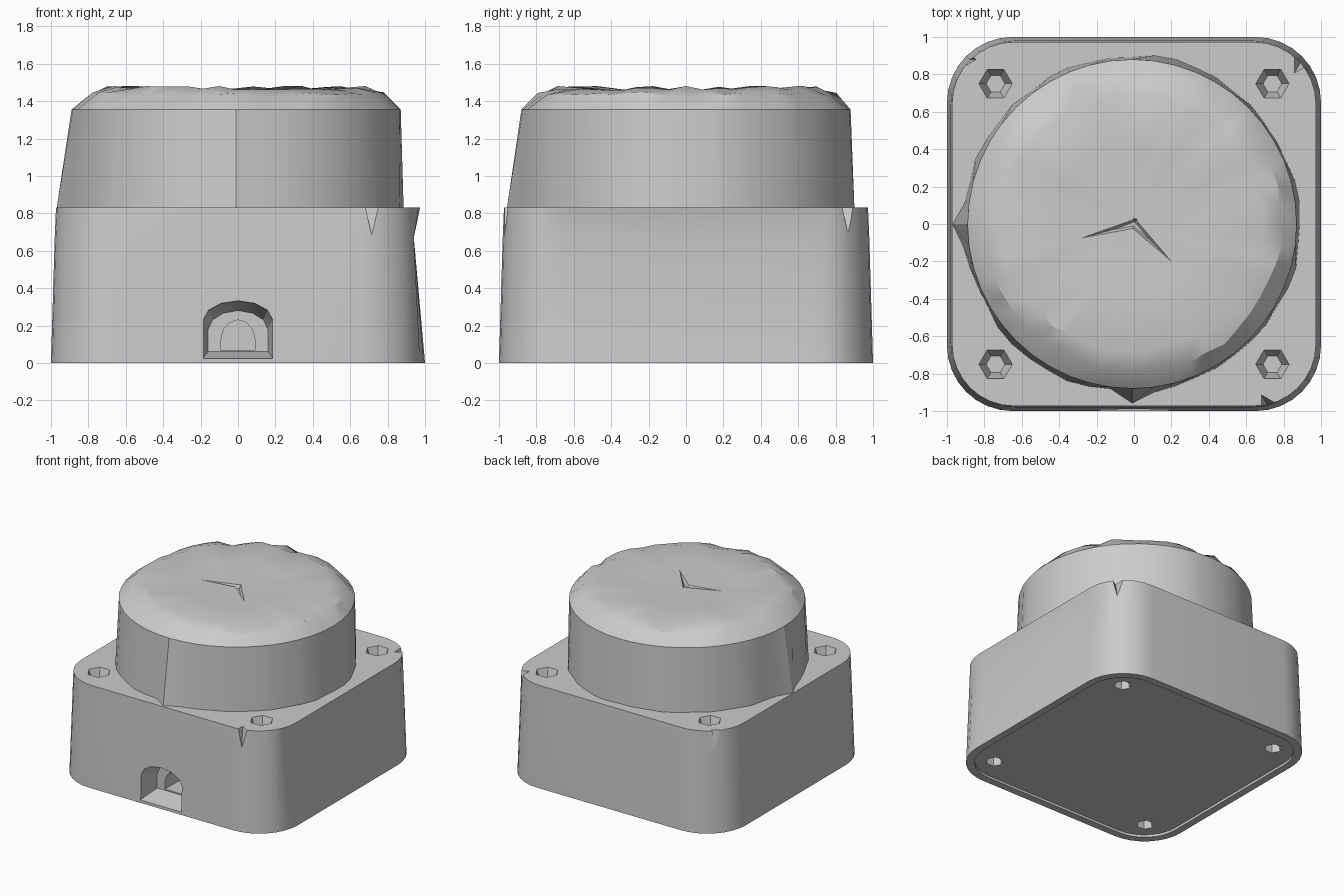
import bpy, bmesh, random
from math import sin, cos, pi, radians
from mathutils import Vector

random.seed(7)
if "Cube" in bpy.data.objects:
    bpy.data.objects.remove(bpy.data.objects["Cube"], do_unlink=True)

grey = bpy.data.materials.new("matte grey")
grey.use_nodes = True
grey.diffuse_color = (0.6, 0.6, 0.6, 1)
grey.node_tree.nodes["Principled BSDF"].inputs["Base Color"].default_value = (0.6, 0.6, 0.6, 1)


def loft(name, rings, tip=None):
    """Skin a stack of equal-length point rings, closing both ends."""
    bm = bmesh.new()
    rows = [[bm.verts.new(p) for p in ring] for ring in rings]
    n = len(rows[0])
    for low, high in zip(rows, rows[1:]):
        for i in range(n):
            j = (i + 1) % n
            bm.faces.new((low[i], low[j], high[j], high[i]))
    bm.faces.new(rows[0][::-1])
    if tip:
        top = bm.verts.new(tip)
        for i in range(n):
            bm.faces.new((rows[-1][i], rows[-1][(i + 1) % n], top))
    else:
        bm.faces.new(rows[-1])
    bmesh.ops.recalc_face_normals(bm, faces=bm.faces)
    mesh = bpy.data.meshes.new(name)
    bm.to_mesh(mesh)
    bm.free()
    mesh.materials.append(grey)
    obj = bpy.data.objects.new(name, mesh)
    bpy.context.collection.objects.link(obj)
    return obj


def rounded_square(half, radius, z, steps=8, left=None):
    points = []
    for corner in range(4):
        mid = radians(45 + 90 * corner)
        cx = (half - radius) * (1 if cos(mid) > 0 else -1)
        cy = (half - radius) * (1 if sin(mid) > 0 else -1)
        for k in range(steps + 1):
            a = mid + radians(90) * (k / steps - 0.5)
            x = cx + radius * cos(a)
            points.append((min(x, left) if left else x, cy + radius * sin(a), z))
    return points


def circle(x, y, r, z, n=6):
    return [(x + r * cos(2 * pi * i / n), y + r * sin(2 * pi * i / n), z) for i in range(n)]


def cut(target, cutter):
    cutter.hide_render = True
    bpy.context.view_layer.objects.active = target
    mod = target.modifiers.new("cut", "BOOLEAN")
    mod.operation = "DIFFERENCE"
    mod.solver = "EXACT"
    mod.object = cutter
    bpy.ops.object.modifier_apply(modifier=mod.name)
    bpy.data.objects.remove(cutter, do_unlink=True)


def smooth(obj, angle):
    bpy.ops.object.select_all(action="DESELECT")
    obj.select_set(True)
    bpy.context.view_layer.objects.active = obj
    bpy.ops.object.shade_smooth_by_angle(angle=radians(angle))


# Tapered housing, with the left wall pinched in below its lip
housing = loft("housing", [
    rounded_square(1.0, 0.35, 0),
    rounded_square(0.98, 0.34, 0.67, left=0.94),
    rounded_square(0.973, 0.33, 0.83),
])

# Shallow recess under the housing
cut(housing, loft("base_recess", [rounded_square(0.94, 0.3, -0.1),
                                  rounded_square(0.94, 0.3, 0.02)]))

# Screw holes above and below each corner
for sx in (-1, 1):
    for sy in (-1, 1):
        x, y = 0.74 * sx, 0.75 * sy
        cut(housing, loft("screw_hole", [circle(x, y, 0.05, 0.72), circle(x, y, 0.1, 0.86)]))
        cut(housing, loft("foot_hole", [circle(x, y, 0.08, -0.05), circle(x, y, 0.05, 0.1)]))


# Arched cable opening with a sloping sill and a deeper slot
def arch(y, sill, half, top):
    rise = 0.1
    curve = [(half * cos(pi * k / 6) ** 1 if k in (0, 6) else half * 0.98 * cos(pi * k / 6),
              y, top - rise + rise * sin(pi * k / 6)) for k in range(7)]
    return [(-half, y, sill), (half, y, sill)] + curve


cut(housing, loft("cable_opening", [arch(-1.1, 0.005, 0.185, 0.34),
                                    arch(-0.96, 0.03, 0.185, 0.33),
                                    arch(-0.82, 0.06, 0.16, 0.28)]))
cut(housing, loft("cable_slot", [arch(-0.9, 0.07, 0.09, 0.23), arch(-0.6, 0.07, 0.09, 0.23)]))

# Chipped lip corners
for x, y, r in ((0.72, -0.98, 0.08), (0.9, 0.88, 0.09), (-0.9, 0.88, 0.06)):
    cut(housing, loft("chip", [circle(x, y, 0.005, 0.67, 3), circle(x, y, r, 0.84, 3)]))
smooth(housing, 25)

# Round drum with a worn, faceted shoulder and slightly dished top
N = 48


def drum_ring(radius, z, wobble=0, lift=0, spikes=False):
    points = []
    for i in range(N):
        a = 2 * pi * i / N
        r = radius + random.uniform(-wobble, wobble)
        if spikes and i in (N // 2, 3 * N // 4):
            r += 0.055
        points.append((r * cos(a) - 0.01, r * sin(a), z + random.uniform(-lift, lift)))
    return points


drum = loft("drum", [
    drum_ring(0.9, 0.82, 0.012, spikes=True),
    drum_ring(0.88, 1.355),
    drum_ring(0.79, 1.435, 0.025, 0.015),
    drum_ring(0.69, 1.47, 0.015, 0.012),
    drum_ring(0.4, 1.455),
], tip=(0, 0, 1.45))

# Bent scar across the top
for angle, length in ((195, 0.39), (315, 0.37)):
    d = Vector((cos(radians(angle)), sin(radians(angle)), 0))
    side = Vector((-d.y, d.x, 0)) * 0.035
    base = [side - d * 0.03, -side - d * 0.03, d * length]
    cut(drum, loft("scar", [[p * 0.3 + Vector((0, 0, 1.425)) for p in base],
                            [p + Vector((0, 0, 1.47)) for p in base]]))
smooth(drum, 30)
